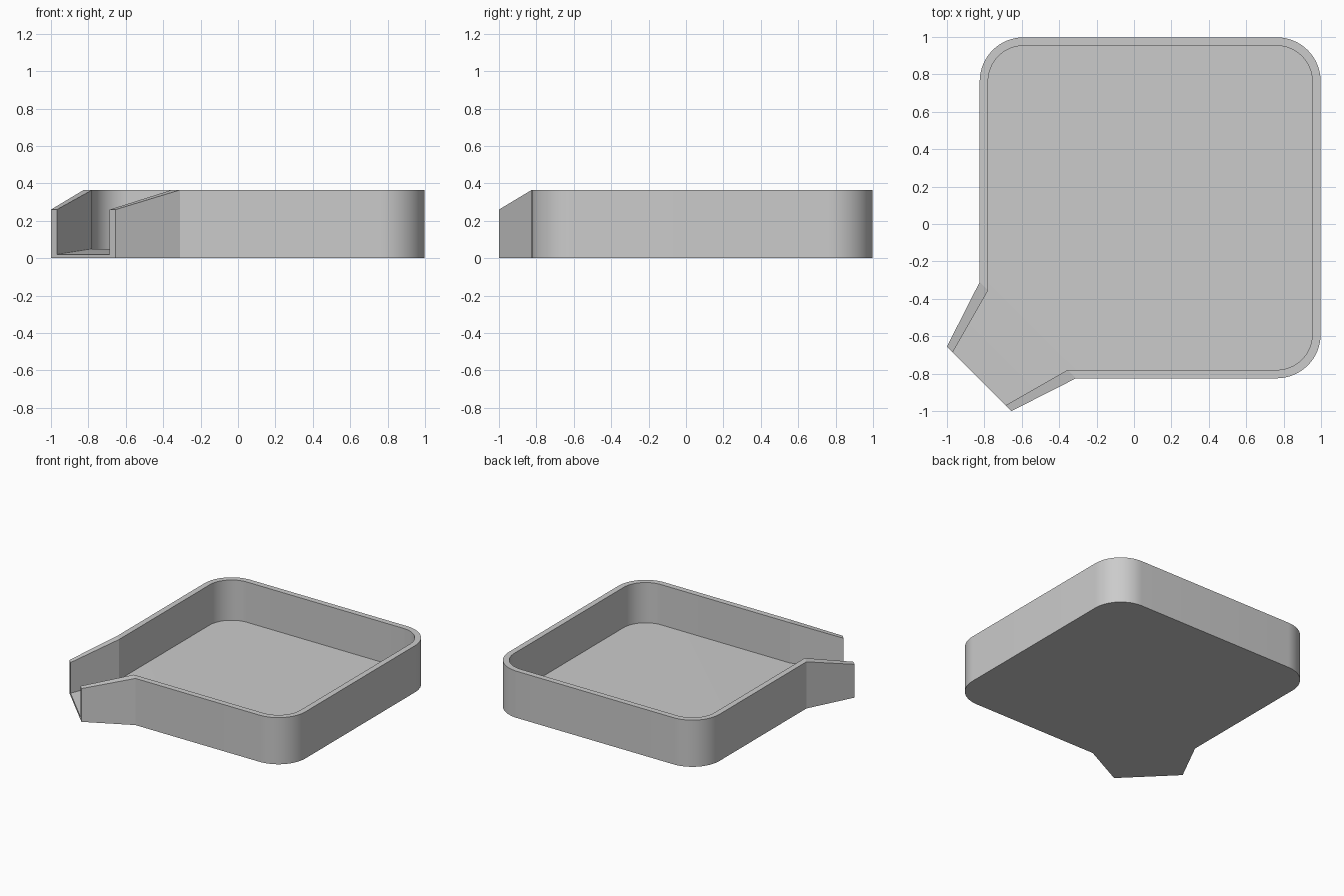
import bpy
import bmesh
from math import cos, sin, pi

cube = bpy.data.objects.get("Cube")
if cube:
    bpy.data.objects.remove(cube, do_unlink=True)

HEIGHT, LIP_HEIGHT = 0.365, 0.26
FLOOR, LIP_FLOOR = 0.05, 0.02
SEGMENTS = 16

grey = bpy.data.materials.new("plain grey")
grey.use_nodes = True
colour = (0.6, 0.6, 0.6, 1)
grey.diffuse_color = colour
grey.node_tree.nodes["Principled BSDF"].inputs["Base Color"].default_value = colour


def outline(low, high, radius, neck, mouth):
    """Open path from one spout tip, around three rounded corners, to the other tip."""
    points = [mouth, (low, neck)]
    a, b = low + radius, high - radius
    for cx, cy, start in ((a, b, pi), (b, b, pi / 2), (b, a, 0)):
        for i in range(SEGMENTS + 1):
            t = start - i / SEGMENTS * pi / 2
            points.append((cx + radius * cos(t), cy + radius * sin(t)))
    return points + [(neck, low), mouth[::-1]]


outer = outline(-0.825, 0.998, 0.235, -0.31, (-1.0, -0.655))
inner = outline(-0.78, 0.953, 0.19, -0.355, (-0.969, -0.686))

bm = bmesh.new()


def ring(path, z, tip_z):
    """Place the path at height z, with both spout tips at tip_z."""
    last = len(path) - 1
    return [bm.verts.new((x, y, tip_z if i in (0, last) else z))
            for i, (x, y) in enumerate(path)]


base = ring(outer, 0, 0)
rim_out = ring(outer, HEIGHT, LIP_HEIGHT)
rim_in = ring(inner, HEIGHT, LIP_HEIGHT)
floor = ring(inner, FLOOR, LIP_FLOOR)

# Outer wall, rim and inner wall
for p, q in ((base, rim_out), (rim_out, rim_in), (rim_in, floor)):
    for i in range(len(p) - 1):
        bm.faces.new((p[i], p[i + 1], q[i + 1], q[i]))

# Underside, tray floor, sloping spout floor and the open end of the spout
bm.faces.new(base)
bm.faces.new(floor[1:-1])
bm.faces.new((floor[0], floor[1], floor[-2], floor[-1]))
bm.faces.new([r[0] for r in (base, rim_out, rim_in, floor)]
             + [r[-1] for r in (floor, rim_in, rim_out, base)])
bmesh.ops.recalc_face_normals(bm, faces=bm.faces)

mesh = bpy.data.meshes.new("pouring_tray")
bm.to_mesh(mesh)
bm.free()
mesh.materials.append(grey)
tray = bpy.data.objects.new("pouring_tray", mesh)
bpy.context.collection.objects.link(tray)

bpy.ops.object.select_all(action="DESELECT")
tray.select_set(True)
bpy.context.view_layer.objects.active = tray
bpy.ops.object.shade_smooth_by_angle(angle=pi / 18)
